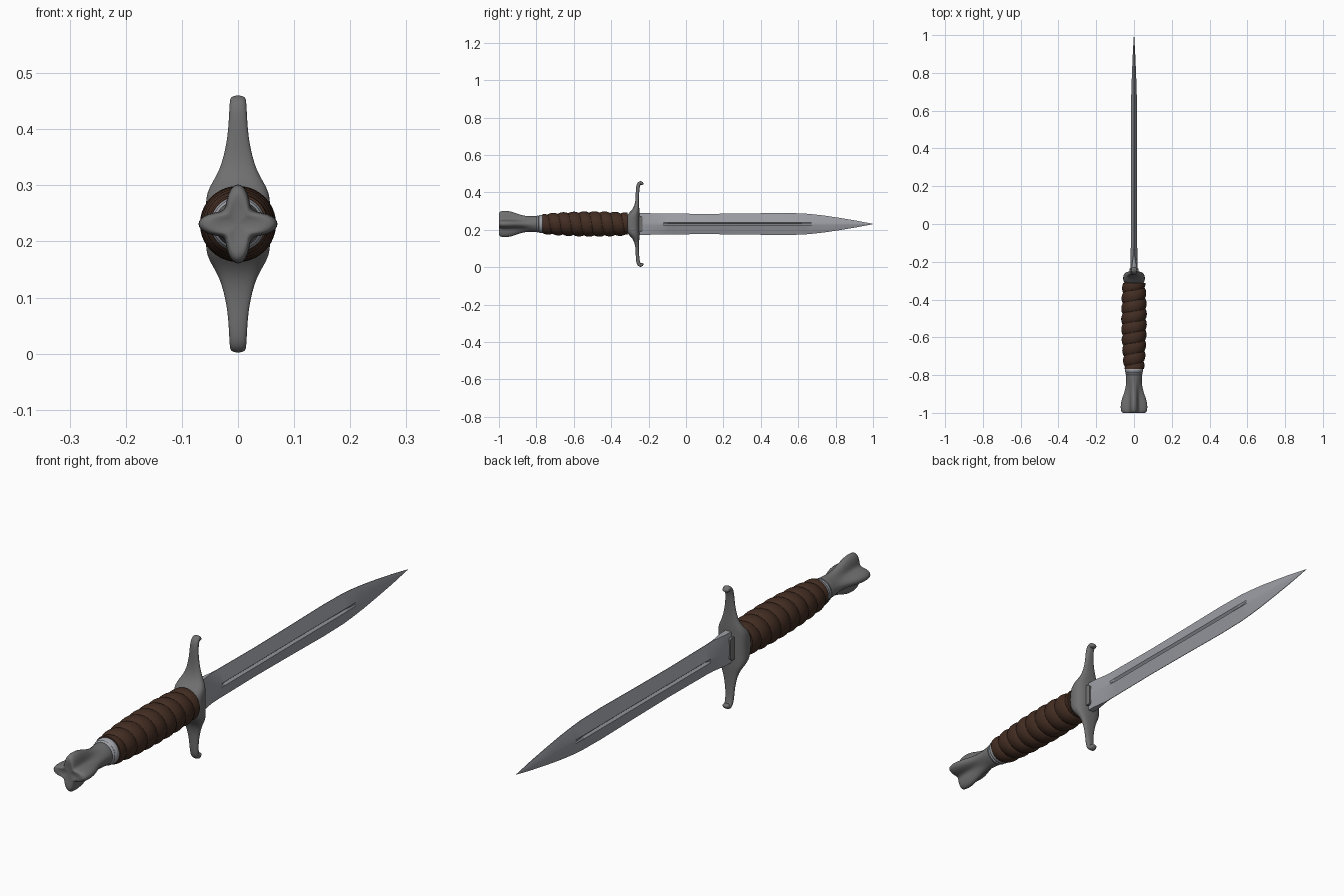
import bpy, bmesh
from math import sin, cos, pi, radians, copysign
from mathutils import Vector

cube = bpy.data.objects.get("Cube")
if cube:
    bpy.data.objects.remove(cube, do_unlink=True)

ZC = 0.231  # height of the long axis


def material(name, rgb, metallic=0.0):
    m = bpy.data.materials.new(name)
    m.use_nodes = True
    col = (*rgb, 1.0)
    m.diffuse_color = col
    m.node_tree.nodes["Principled BSDF"].inputs["Base Color"].default_value = col
    return m


blade_steel = material("blade steel", (0.33, 0.34, 0.37))
dark_iron = material("dark iron", (0.16, 0.16, 0.16))
brown_leather = material("brown leather", (0.055, 0.026, 0.016))


def loft(name, rings, mat, sharp=None, subdivide=0):
    """Skin a list of equal-length point rings and cap both ends."""
    bm = bmesh.new()
    rows = [[bm.verts.new(p) for p in ring] for ring in rings]
    n = len(rows[0])
    for a, b in zip(rows, rows[1:]):
        for i in range(n):
            j = (i + 1) % n
            bm.faces.new((a[i], a[j], b[j], b[i]))
    bm.faces.new(rows[0])
    bm.faces.new(rows[-1])
    bmesh.ops.recalc_face_normals(bm, faces=bm.faces)
    me = bpy.data.meshes.new(name)
    bm.to_mesh(me)
    bm.free()
    me.materials.append(mat)
    me.shade_smooth()
    if sharp:
        me.set_sharp_from_angle(angle=radians(sharp))
    ob = bpy.data.objects.new(name, me)
    ob.location.z = ZC
    bpy.context.collection.objects.link(ob)
    if subdivide:
        mod = ob.modifiers.new("Smooth", "SUBSURF")
        mod.levels = mod.render_levels = subdivide
    return ob


def angles(n):
    return [2 * pi * i / n for i in range(n)]


def ring(y, radius, n=48):
    """Ring around the long axis; radius may depend on the angle."""
    r = radius if callable(radius) else (lambda t: radius)
    return [(r(t) * cos(t), y, r(t) * sin(t)) for t in angles(n)]


# Blade: y, half height, half thickness, half edge thickness, groove depth
blade_stations = [
    (-0.27, .058, .018, .012, 0), (-0.22, .058, .018, .011, 0),
    (-0.16, .057, .018, .002, 0), (-0.12, .056, .017, .001, 0),
    (-0.10, .056, .017, .001, .008), (0.1, .054, .017, .001, .008),
    (0.3, .056, .016, .001, .008), (0.5, .059, .016, .001, .008),
    (0.62, .057, .016, .001, .007), (0.67, .053, .015, .001, 0),
    (0.74, .045, .013, .001, 0), (0.82, .033, .010, .001, 0),
    (0.91, .018, .006, .001, 0), (1.0, .0008, .0008, .0004, 0),
]


def blade_ring(y, h, t, e, d):
    g = min(0.007, 0.13 * h)
    side = [(e, h), (t, g), (t - d, 0), (t, -g), (e, -h)]
    return [(x, y, z) for x, z in side] + [(-x, y, z) for x, z in reversed(side)]


loft("blade", [blade_ring(*s) for s in blade_stations], blade_steel, sharp=18)

# Guard: half path y, z, half width, half depth; mirrored downwards
guard_half = [
    (-.288, 0, .058, .040), (-.286, .030, .058, .038),
    (-.281, .052, .057, .032), (-.271, .070, .049, .022),
    (-.264, .092, .035, .014), (-.261, .122, .025, .0095),
    (-.260, .160, .018, .009), (-.258, .196, .016, .010),
    (-.252, .216, .015, .011), (-.242, .222, .014, .011),
    (-.235, .215, .013, .010), (-.234, .209, .010, .007),
]
path = [(y, -z, w, d) for y, z, w, d in reversed(guard_half[1:])] + guard_half


def rounded(v):
    return copysign(abs(v) ** 0.8, v)


def guard_ring(i):
    y, z, w, d = path[i]
    a, b = path[max(i - 1, 0)], path[min(i + 1, len(path) - 1)]
    tangent = Vector((0, b[0] - a[0], b[1] - a[1])).normalized()
    # keep the broad middle level, follow the bend in the hooked tips
    if abs(z) < 0.15:
        tangent = Vector((0, 0, 1))
    across = tangent.cross(Vector((1, 0, 0)))
    return [Vector((w * rounded(cos(t)), y, z)) + across * d * rounded(sin(t))
            for t in angles(20)]


loft("guard", [guard_ring(i) for i in range(len(path))], dark_iron, subdivide=2)

# Blade socket on the guard
socket = [[(x * w, y, z * h) for x, z in ((1, 1), (-1, 1), (-1, -1), (1, -1))]
          for y, w, h in ((-.27, .024, .042), (-.24, .024, .042), (-.232, .021, .036))]
loft("blade_socket", socket, dark_iron, sharp=30)

# Grip: one continuous spiral wrap
GRIP_START, GRIP_END, PITCH, ROWS = -0.768, -0.312, 0.056, 200


def grip_radius(y):
    u = (y - GRIP_START) / (GRIP_END - GRIP_START)
    swell = 0.050 + 0.0155 * sin(pi * min(u * 0.85 + 0.04, 1)) ** 0.7 + 0.004 * u

    def radius(t):
        phase = y / PITCH + t / (2 * pi)
        return swell - 0.009 * (1 - abs(sin(pi * phase)) ** 0.6)
    return radius


grip_rings = []
for i in range(ROWS + 1):
    y = GRIP_START + (GRIP_END - GRIP_START) * i / ROWS
    grip_rings.append(ring(y, grip_radius(y), 64))
loft("grip", grip_rings, brown_leather, sharp=50)

# Collar between grip and pommel
collar = [(-.800, .040), (-.797, .044), (-.790, .046), (-.786, .043),
          (-.782, .047), (-.774, .049), (-.768, .048), (-.764, .044)]
loft("collar", [ring(y, r) for y, r in collar], blade_steel, sharp=40)

# Pommel: round neck flaring into four lobes; y, lobe radius, hollow radius
pommel_stations = [
    (-.785, .043, .043), (-.80, .043, .042), (-.84, .041, .037),
    (-.88, .047, .035), (-.92, .064, .035), (-.955, .073, .037),
    (-.985, .072, .036), (-.998, .066, .032), (-1.002, .052, .026),
    (-.996, .025, .016),
]


def lobes(hi, lo):
    return lambda t: lo + (hi - lo) * ((1 + cos(4 * t)) / 2) ** 1.3


loft("pommel", [ring(y, lobes(hi, lo), 40) for y, hi, lo in pommel_stations],
     dark_iron, subdivide=1)
